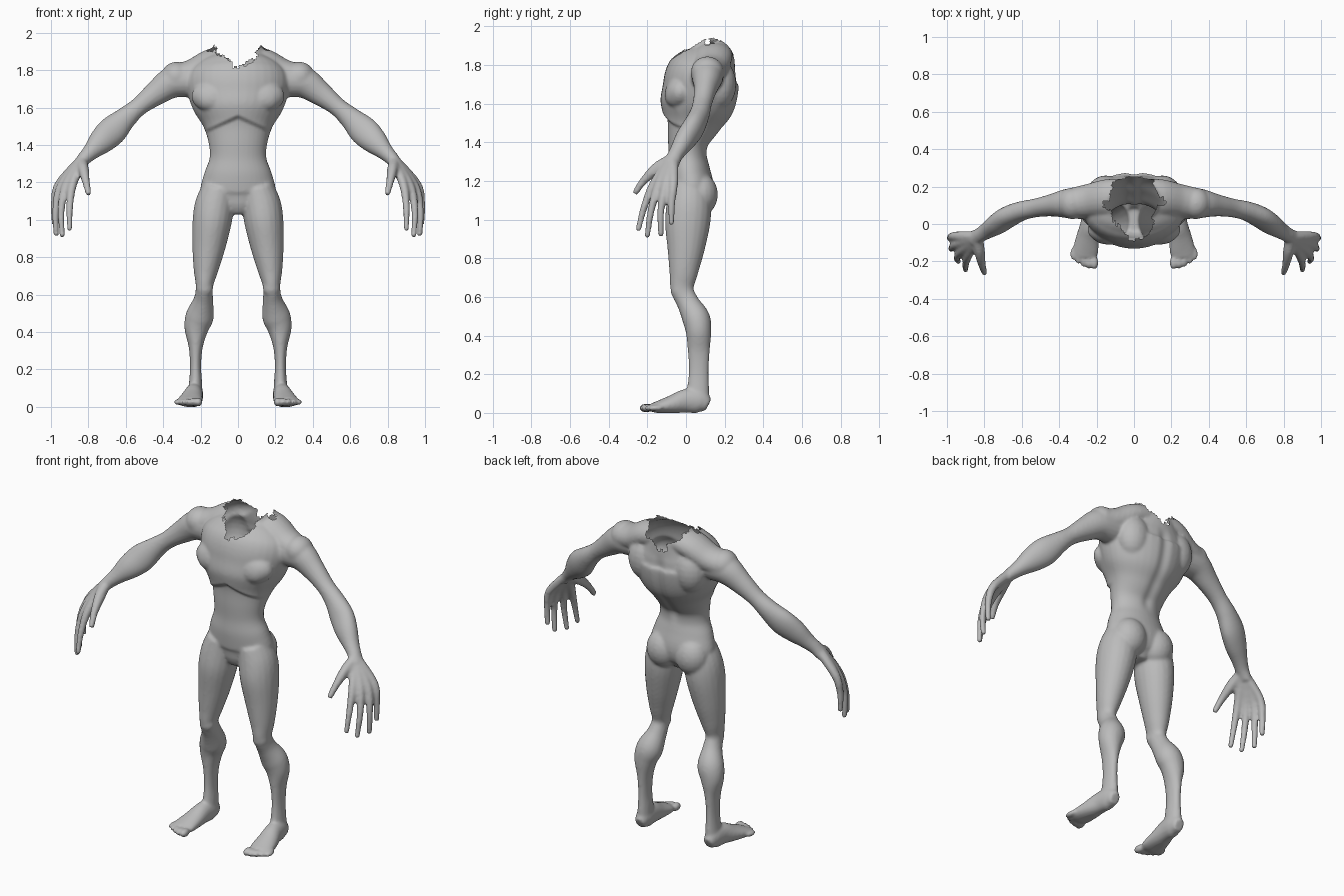
import bpy, bmesh, math, random
from mathutils import Vector

random.seed(4)
cube = bpy.data.objects.get("Cube")
if cube:
    bpy.data.objects.remove(cube, do_unlink=True)

bm = bmesh.new()


def spline(keys, steps=5):
    """Catmull-Rom interpolation through tuples of numbers."""
    pts = [keys[0]] + list(keys) + [keys[-1]]
    out = []
    for a, b, c, d in zip(pts, pts[1:], pts[2:], pts[3:]):
        for i in range(steps):
            t = i / steps
            out.append([q + t / 2 * (r - p + t * (2 * p - 5 * q + 4 * r - s + t * (3 * (q - r) + s - p)))
                        for p, q, r, s in zip(a, b, c, d)])
    return out + [list(keys[-1])]


def loft(keys, side=1, ref=(0, 1, 0), sides=20):
    """Tube through (x, y, z, width radius, depth radius), closed at both ends."""
    sec = spline(keys)
    pos = [Vector(s[:3]) for s in sec]
    rings = []
    for i, s in enumerate(sec):
        t = (pos[min(i + 1, len(pos) - 1)] - pos[max(i - 1, 0)]).normalized()
        u = Vector(ref).cross(t).normalized()
        v = t.cross(u)
        ring = []
        for k in range(sides):
            a = math.tau * k / sides
            p = pos[i] + u * math.cos(a) * s[3] + v * math.sin(a) * s[4]
            ring.append(bm.verts.new((p.x * side, p.y, p.z)))
        rings.append(ring)
    for r, q in zip(rings, rings[1:]):
        for k in range(sides):
            n = (k + 1) % sides
            bm.faces.new((r[k], r[n], q[n], q[k]))
    bm.faces.new(rings[0][::-1])
    bm.faces.new(rings[-1])


def ball(center, radii, side=1):
    made = bmesh.ops.create_uvsphere(bm, u_segments=20, v_segments=12, radius=1)
    for v in made["verts"]:
        v.co = Vector([c + r * p for c, r, p in zip(center, radii, v.co)])
        v.co.x *= side


# Torso from crotch to neck: (z, y centre, half width, half depth)
torso = [(1.03, .02, .05, .06), (1.08, .02, .14, .09), (1.15, .03, .2, .115), (1.25, .015, .18, .11),
         (1.33, .01, .152, .1), (1.41, .015, .157, .11), (1.5, .04, .185, .145), (1.58, .06, .235, .185),
         (1.66, .075, .265, .197), (1.74, .085, .275, .193), (1.8, .105, .25, .165),
         (1.86, .125, .18, .13), (1.91, .13, .14, .11), (2.0, .13, .11, .09)]
loft([(0, y, z, w, d) for z, y, w, d in torso], sides=36)

for side in (1, -1):
    # Shoulder slope, shoulder, chest and buttock
    loft([(.04, .14, 1.86, .07, .1), (.14, .14, 1.84, .075, .1), (.24, .125, 1.785, .075, .09),
          (.34, .11, 1.76, .07, .08)], side)
    ball((.33, .11, 1.765), (.08, .085, .08), side)
    ball((.13, -.03, 1.66), (.12, .075, .085), side)
    ball((.15, .17, 1.7), (.1, .09, .13), side)
    ball((.095, .075, 1.13), (.1, .09, .11), side)
    # Arm
    loft([(.26, .11, 1.745, .09, .085), (.35, .11, 1.735, .085, .08), (.44, .1, 1.675, .066, .06),
          (.53, .085, 1.605, .05, .05), (.6, .07, 1.545, .06, .052), (.67, .04, 1.478, .079, .056),
          (.73, .0, 1.42, .07, .055), (.785, -.035, 1.365, .047, .045), (.825, -.06, 1.325, .037, .04),
          (.86, -.08, 1.285, .03, .045)], side)
    # Fingers with their palm bones: knuckle, middle joint, tip
    fingers = [((.885, -.165, 1.185), (.9, -.215, 1.07), (.9, -.245, .955)),
               ((.92, -.14, 1.18), (.945, -.18, 1.05), (.94, -.2, .92)),
               ((.945, -.105, 1.18), (.975, -.13, 1.05), (.972, -.13, .925)),
               ((.957, -.065, 1.19), (.983, -.075, 1.08), (.982, -.075, .985))]
    for knuckle, joint, tip in fingers:
        loft([(.835, -.07, 1.32, .028, .032), (*knuckle, .024, .025), (*joint, .019, .019),
              (*tip, .015, .015)], side, sides=12)
        ball(tip, (.016, .016, .016), side)
    loft([(.835, -.08, 1.31, .03, .03), (.825, -.15, 1.265, .029, .032), (.812, -.22, 1.2, .021, .021),
          (.798, -.265, 1.135, .016, .016)], side, sides=12)
    # Leg from hip to ankle
    loft([(.1, .015, 1.17, .09, .1), (.125, .015, 1.08, .105, .115), (.14, .008, .98, .104, .117),
          (.157, .0, .85, .088, .097), (.172, -.012, .73, .066, .075), (.18, -.02, .64, .046, .06),
          (.185, .01, .57, .053, .058), (.203, .052, .49, .075, .072), (.222, .065, .42, .066, .066),
          (.226, .066, .32, .038, .057), (.227, .066, .22, .03, .052), (.227, .063, .13, .035, .057),
          (.23, .06, .05, .042, .062)], side)
    ball((.178, -.04, .635), (.045, .04, .05), side)
    # Foot and toes
    loft([(.23, .115, .04, .03, .035), (.231, .07, .06, .045, .062), (.237, .0, .062, .05, .062),
          (.248, -.07, .045, .061, .048), (.258, -.14, .031, .069, .033), (.26, -.175, .027, .062, .024)],
         side, ref=(0, 0, 1))
    for i in range(5):
        x, y = .212 + .029 * i, -.207 + .003 * i * i
        ball((x, y, .025), (.022 - .0022 * i, .036, .024 - .002 * i), side)

bmesh.ops.recalc_face_normals(bm, faces=bm.faces)
mesh = bpy.data.meshes.new("body")
bm.to_mesh(mesh)
bm.free()
body = bpy.data.objects.new("body", mesh)
bpy.context.collection.objects.link(body)
bpy.context.view_layer.objects.active = body
body.select_set(True)

# Fuse the parts into one skin
remesh = body.modifiers.new("fuse", "REMESH")
remesh.mode = "VOXEL"
remesh.voxel_size = .0085
relax = body.modifiers.new("relax", "SMOOTH")
relax.factor = .5
relax.iterations = 7
for name in ("fuse", "relax"):
    bpy.ops.object.modifier_apply(modifier=name)

bm = bmesh.new()
bm.from_mesh(body.data)


def ramp(t):
    t = max(0, min(1, t))
    return t * t * (3 - 2 * t)


for v in bm.verts:
    x, y, z = v.co
    ax = abs(x)
    if y < .06 and ax < .24 and 1.35 < z < 1.75:
        # Rib arch raised over the belly
        edge = 1.55 - .45 * ax
        rise = ramp((z - edge + .015) / .03) * ramp((1.72 - z) / .17)
        v.co.y -= .018 * rise * ramp((.06 - y) / .08) * ramp((.24 - ax) / .06)
    if y > .08 and 1.3 < z < 1.8:
        # Spine groove
        v.co.y -= .012 * math.exp(-(x / .03) ** 2) * ramp((z - 1.3) / .1) * ramp((1.8 - z) / .1)
    v.co.z = max(v.co.z, 0)

# Torn neck opening with stepped edges
steps = [random.uniform(-.025, .025) for i in range(40)]
torn = []
for f in bm.faces:
    x, y, z = f.calc_center_median()
    sector = int((math.atan2(y - .12, x) + math.pi) / math.tau * 39.9)
    rim = 1.825 + .095 * min(1, abs(x) / .125) ** 2 + steps[sector]
    if z > rim and abs(x) < .2 and z > 1.8:
        torn.append(f)
bmesh.ops.delete(bm, geom=torn, context="FACES")
bm.to_mesh(body.data)
bm.free()

skin = bpy.data.materials.new("grey skin")
skin.use_nodes = True
grey = (.5, .5, .5, 1)
skin.diffuse_color = grey
skin.node_tree.nodes["Principled BSDF"].inputs["Base Color"].default_value = grey
body.data.materials.clear()
body.data.materials.append(skin)
bpy.ops.object.shade_smooth()
